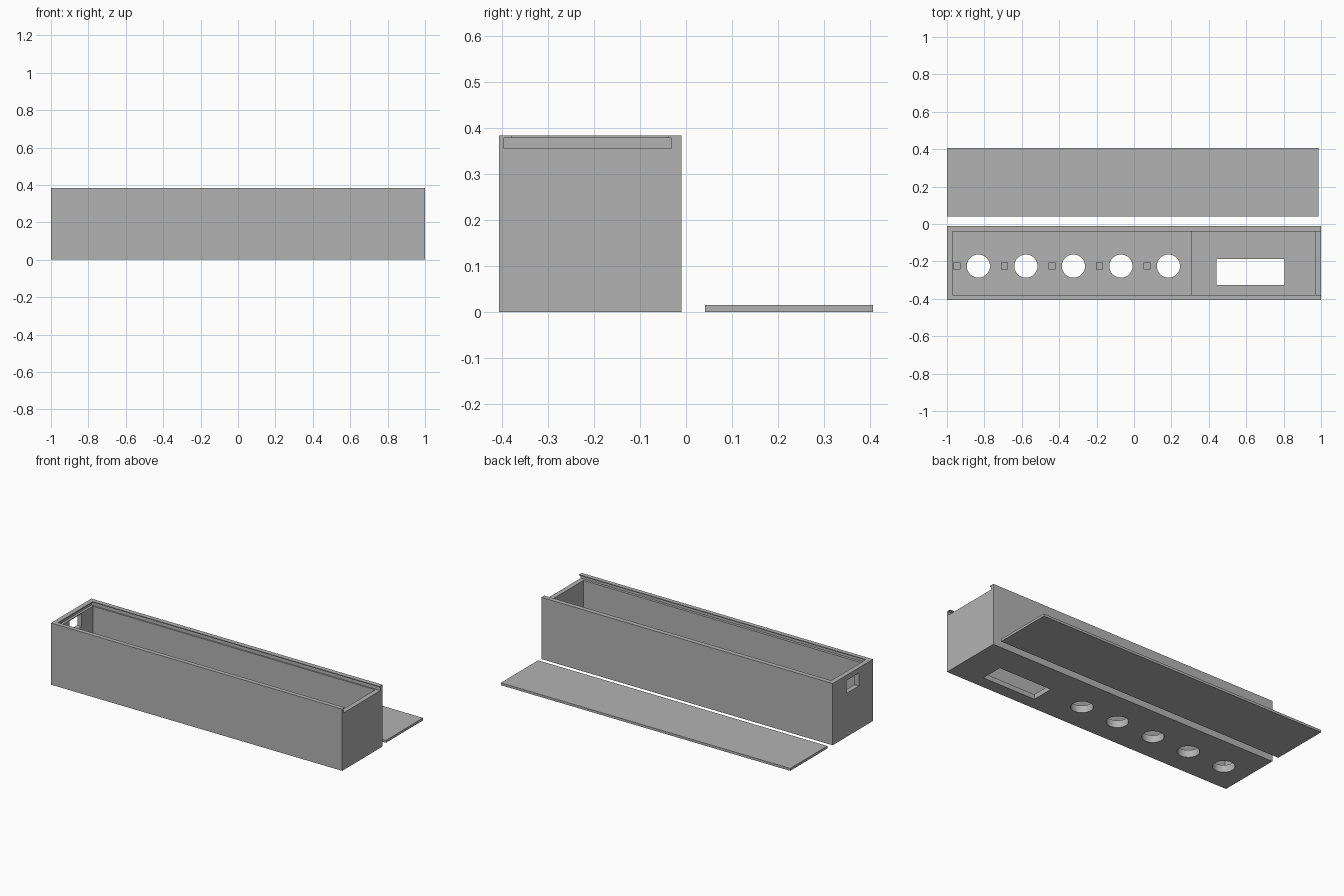
import bpy

cube = bpy.data.objects.get("Cube")
if cube:
    bpy.data.objects.remove(cube, do_unlink=True)

grey = bpy.data.materials.new("plain grey")
grey.use_nodes = True
colour = (0.45, 0.45, 0.45, 1)
grey.diffuse_color = colour
grey.node_tree.nodes["Principled BSDF"].inputs["Base Color"].default_value = colour


def box(name, x, y, z):
    """Box from (min, max) ranges on each axis."""
    spans = (x, y, z)
    bpy.ops.mesh.primitive_cube_add(size=1, location=[(a + b) / 2 for a, b in spans])
    ob = bpy.context.object
    ob.name = name
    ob.scale = [b - a for a, b in spans]
    bpy.ops.object.transform_apply(location=False, rotation=False, scale=True)
    ob.data.materials.append(grey)
    return ob


def cut(target, cutter):
    """Subtract the cutter from the target and discard it."""
    cutter.hide_render = True
    mod = target.modifiers.new("cut", "BOOLEAN")
    mod.operation = "DIFFERENCE"
    mod.solver = "EXACT"
    mod.object = cutter
    bpy.context.view_layer.objects.active = target
    bpy.ops.object.modifier_apply(modifier=mod.name)
    bpy.data.objects.remove(cutter, do_unlink=True)


TOP, SLOT_LOW, SLOT_HIGH = 0.383, 0.355, 0.378
KNOB_FLOOR, SCREEN_FLOOR = 0.045, 0.03
INNER_Y = (-0.379, -0.039)

# Case, hollowed to two floor levels
case = box("case", (-1, 1), (-0.406, -0.01), (0, TOP))
cut(case, box("cavity", (-0.97, 0.97), INNER_Y, (KNOB_FLOOR, TOP + 0.1)))
cut(case, box("screen_bay", (0.31, 0.97), INNER_Y, (SCREEN_FLOOR, 0.2)))

# Sliding lid groove, open at one end, and the gap between its lips
cut(case, box("groove", (-0.985, 1.1), (-0.395, -0.031), (SLOT_LOW, SLOT_HIGH)))
cut(case, box("lip_gap", (-0.97, 1.1), INNER_Y, (SLOT_LOW + 0.01, TOP + 0.1)))

# Screen opening in the floor and cable window in the end wall
cut(case, box("screen_opening", (0.44, 0.805), (-0.327, -0.187), (-0.1, 0.1)))
cut(case, box("cable_window", (-1.1, -0.9), (-0.267, -0.148), (0.27, 0.35)))

# Row of knob holes, each with a small locating pocket
for i in range(5):
    x = -0.832 + i * 0.254
    bpy.ops.mesh.primitive_cylinder_add(vertices=48, radius=0.062, depth=0.3,
                                        location=(x, -0.225, 0))
    hole = bpy.context.object
    hole.data.materials.append(grey)
    cut(case, hole)
    cut(case, box("pocket", (x - 0.131, x - 0.099), (-0.244, -0.206),
                  (KNOB_FLOOR - 0.02, 0.1)))

# Flat lid lying behind the case
lid = box("sliding_lid", (-1, 0.987), (0.041, 0.406), (0, 0.015))
